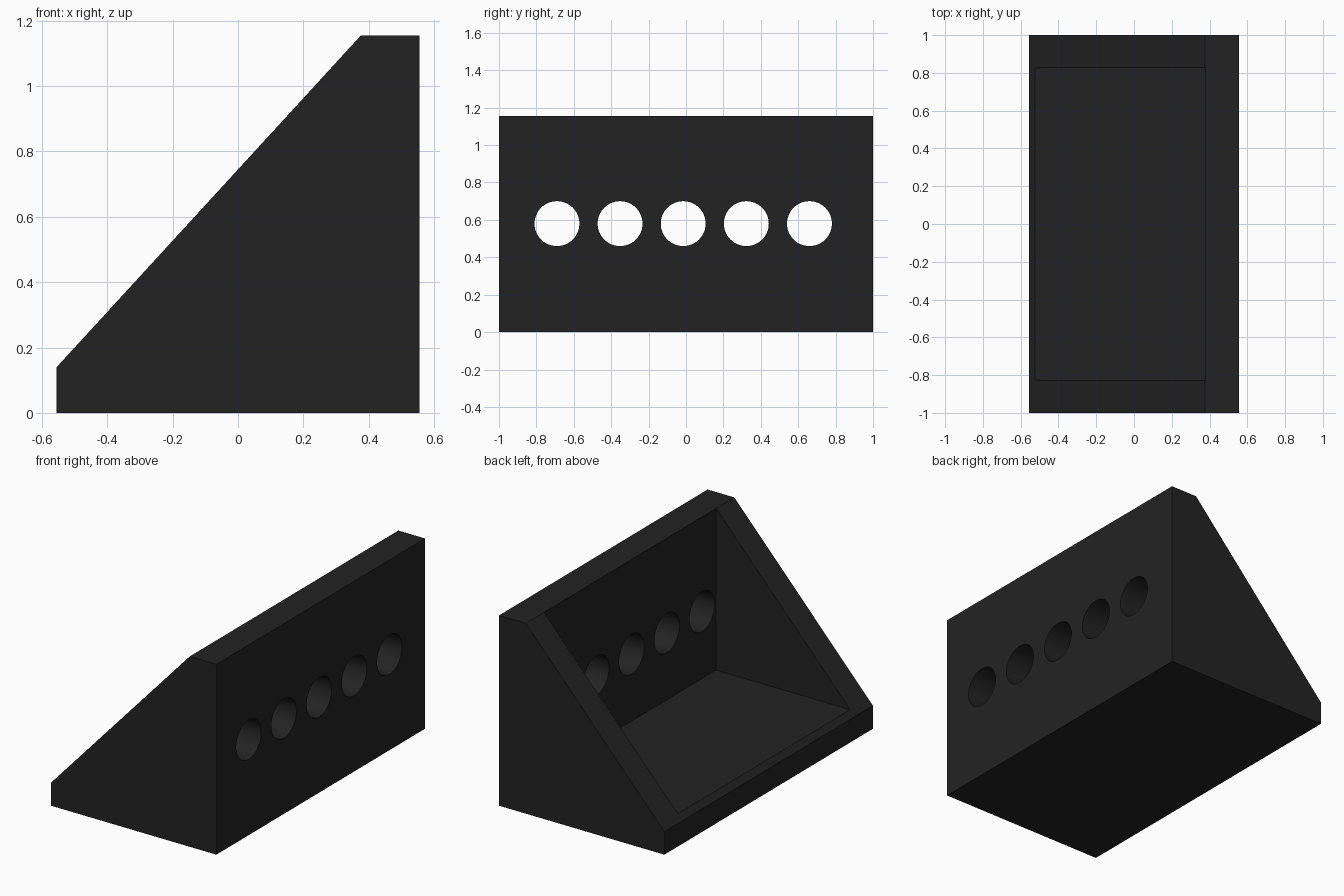
import bpy, bmesh, math

if "Cube" in bpy.data.objects:
    bpy.data.objects.remove(bpy.data.objects["Cube"])

black = bpy.data.materials.new("matte_black")
black.diffuse_color = (0.0165, 0.0165, 0.0165, 1)
black.use_nodes = True
black.node_tree.nodes["Principled BSDF"].inputs["Base Color"].default_value = black.diffuse_color


def prism(name, profile, half_width):
    """Extrude an x-z profile symmetrically along y."""
    bm = bmesh.new()
    face = bm.faces.new([bm.verts.new((x, -half_width, z)) for x, z in profile])
    ext = bmesh.ops.extrude_face_region(bm, geom=[face])
    moved = [v for v in ext["geom"] if isinstance(v, bmesh.types.BMVert)]
    bmesh.ops.translate(bm, verts=moved, vec=(0, 2 * half_width, 0))
    bmesh.ops.recalc_face_normals(bm, faces=bm.faces)
    mesh = bpy.data.meshes.new(name)
    bm.to_mesh(mesh)
    bm.free()
    mesh.materials.append(black)
    obj = bpy.data.objects.new(name, mesh)
    bpy.context.collection.objects.link(obj)
    return obj


def cut(target, cutter):
    """Subtract the cutter, then discard it."""
    mod = target.modifiers.new("cut", "BOOLEAN")
    mod.operation, mod.solver, mod.object = "DIFFERENCE", "EXACT", cutter
    bpy.context.view_layer.objects.active = target
    bpy.ops.object.modifier_apply(modifier=mod.name)
    bpy.data.objects.remove(cutter)


# Wedge-shaped body with a flat ridge and a short upright lip
bracket = prism("bracket_body", [(-0.555, 0), (0.555, 0), (0.555, 1.155),
                                 (0.376, 1.155), (-0.555, 0.14)], 1.0)

# Pocket between the two side cheeks, open on the slope
cut(bracket, prism("pocket_cutter", [(-0.7, 0.174), (0.3755, 0.174),
                                     (0.3755, 1.4), (-0.7, 1.4)], 0.825))

# Row of round holes through the upright plate
for i in range(5):
    bpy.ops.mesh.primitive_cylinder_add(
        vertices=64, radius=0.12, depth=0.4,
        location=(0.466, -0.69 + i * 0.3375, 0.58), rotation=(0, math.pi / 2, 0))
    hole = bpy.context.object
    hole.data.materials.append(black)
    cut(bracket, hole)

# Smooth hole walls, sharp plate edges
bpy.ops.object.select_all(action="DESELECT")
bracket.select_set(True)
bpy.context.view_layer.objects.active = bracket
bpy.ops.object.shade_smooth_by_angle(angle=math.radians(30))
